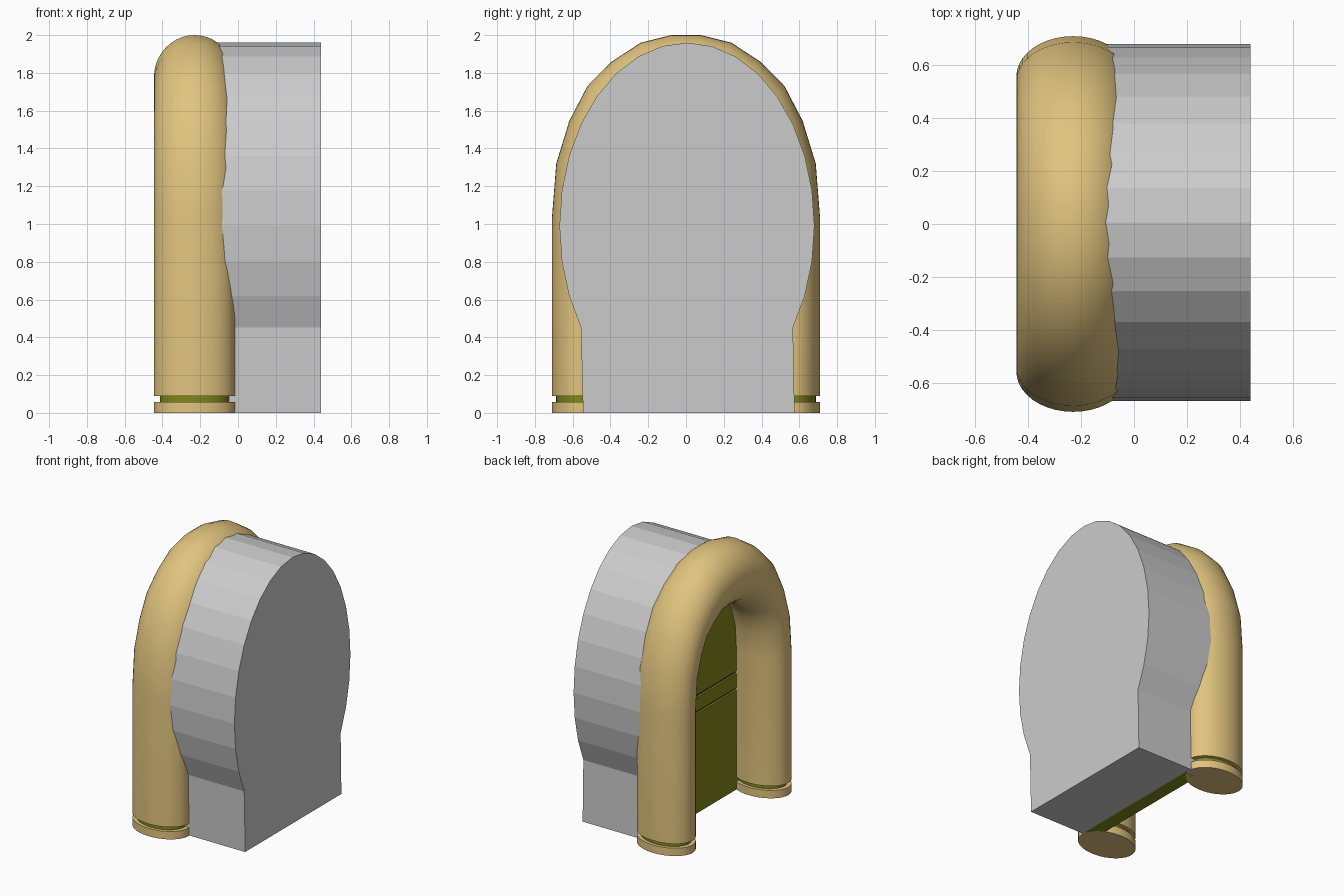
import bpy, bmesh, math

if "Cube" in bpy.data.objects:
    bpy.data.objects.remove(bpy.data.objects["Cube"])

def material(name, rgb):
    m = bpy.data.materials.new(name)
    m.diffuse_color = (*rgb, 1)
    m.use_nodes = True
    m.node_tree.nodes["Principled BSDF"].inputs["Base Color"].default_value = m.diffuse_color
    return m

TAN = material("tan", (0.75, 0.55, 0.21))
OLIVE = material("olive", (0.22, 0.24, 0.01))
PURPLE = material("purple", (0.09, 0.05, 0.09))

def finish(bm, name, mat=None, smooth=False):
    bmesh.ops.recalc_face_normals(bm, faces=bm.faces)
    me = bpy.data.meshes.new(name)
    bm.to_mesh(me)
    bm.free()
    ob = bpy.data.objects.new(name, me)
    bpy.context.collection.objects.link(ob)
    if mat:
        me.materials.append(mat)
    if smooth:
        bpy.ops.object.select_all(action='DESELECT')
        ob.select_set(True)
        bpy.context.view_layer.objects.active = ob
        bpy.ops.object.shade_smooth_by_angle(angle=math.radians(35))
    return ob

def extrude_x(name, profile, x0, x1, mat=None):
    """Extrude a (y, z) outline between two x positions."""
    bm = bmesh.new()
    a = [bm.verts.new((x0, y, z)) for y, z in profile]
    b = [bm.verts.new((x1, y, z)) for y, z in profile]
    bm.faces.new(a)
    bm.faces.new(b)
    for i in range(len(a)):
        j = (i + 1) % len(a)
        bm.faces.new((a[i], a[j], b[j], b[i]))
    return finish(bm, name, mat)

def rect(w, z0, z1):
    return [(-w, z0), (w, z0), (w, z1), (-w, z1)]

def loft(name, rings, mat):
    bm = bmesh.new()
    loops = [[bm.verts.new(p) for p in r] for r in rings]
    for r, s in zip(loops, loops[1:]):
        for i in range(len(r)):
            j = (i + 1) % len(r)
            bm.faces.new((r[i], r[j], s[j], s[i]))
    bm.faces.new(loops[0])
    bm.faces.new(loops[-1])
    return finish(bm, name, mat, True)

CX, RX, RY, RZ, SIDES = -0.23, 0.215, 0.153, 0.225, 40

def ring(y, z, theta, k=1.0):
    """Elliptical tube section tilted by the arch angle."""
    pts = []
    for i in range(SIDES):
        f = 2 * math.pi * i / SIDES
        pts.append((CX + k * RX * math.cos(f),
                    y + k * RY * math.sin(f) * math.cos(theta),
                    z + k * RZ * math.sin(f) * math.sin(theta)))
    return pts

# Arched tube, from the outer outline of one half mirrored to the other
outer = [(0.71, 0.09), (0.71, 1.03), (0.687, 1.32), (0.618, 1.545),
         (0.522, 1.73), (0.393, 1.86), (0.24, 1.96), (0.078, 2.0)]
half = []
for n, (y, z) in enumerate(outer):
    t = math.pi / 13 * max(0, n - 1)
    half.append((y - RY * math.cos(t), z - RZ * math.sin(t), t))
path = half + [(-y, z, math.pi - t) for y, z, t in reversed(half)]
loft("arch_tube", [ring(*p) for p in path], TAN)

# Feet: disc and recessed band under each leg
for side, s in (("left", -1), ("right", 1)):
    y = s * (0.71 - RY)
    loft(side + "_foot_disc", [ring(y, 0, 0), ring(y, 0.058, 0)], TAN)
    loft(side + "_foot_band", [ring(y, 0.05, 0, 0.85), ring(y, 0.1, 0, 0.85)], OLIVE)

# Grey body: 32-sided oval with a straight base
def body_profile(k=1.0):
    pts = [(-0.545 * k, 0), (0.575 * k, 0)]
    for i in range(-3, 20):
        a = math.radians(11.25 * i)
        pts.append((0.005 + 0.675 * k * math.cos(a), 0.99 + 0.97 * k * math.sin(a)))
    return pts

extrude_x("body", body_profile(), -0.01, 0.44)

# Rim of the body running back into the tube (open at the bottom)
out, inn = body_profile(), body_profile(0.93)
out, inn = out[1:] + out[:1], inn[1:] + inn[:1]
extrude_x("body_rim", out + inn[::-1], -0.22, -0.01)

# Door panel inside the arch, split by two thin grooves
extrude_x("door_lower", rect(0.52, 0, 0.732), -0.11, -0.01, OLIVE)
extrude_x("door_middle", rect(0.52, 0.75, 0.852), -0.11, -0.01, OLIVE)
top = [(0.55 * math.cos(math.pi * i / 16), 1.0 + 0.75 * math.sin(math.pi * i / 16))
       for i in range(17)]
extrude_x("door_upper", [(-0.55, 0.872), (0.55, 0.872)] + top, -0.11, -0.01, OLIVE)
extrude_x("door_groove", rect(0.5, 0.7, 0.9), -0.095, -0.02, PURPLE)
